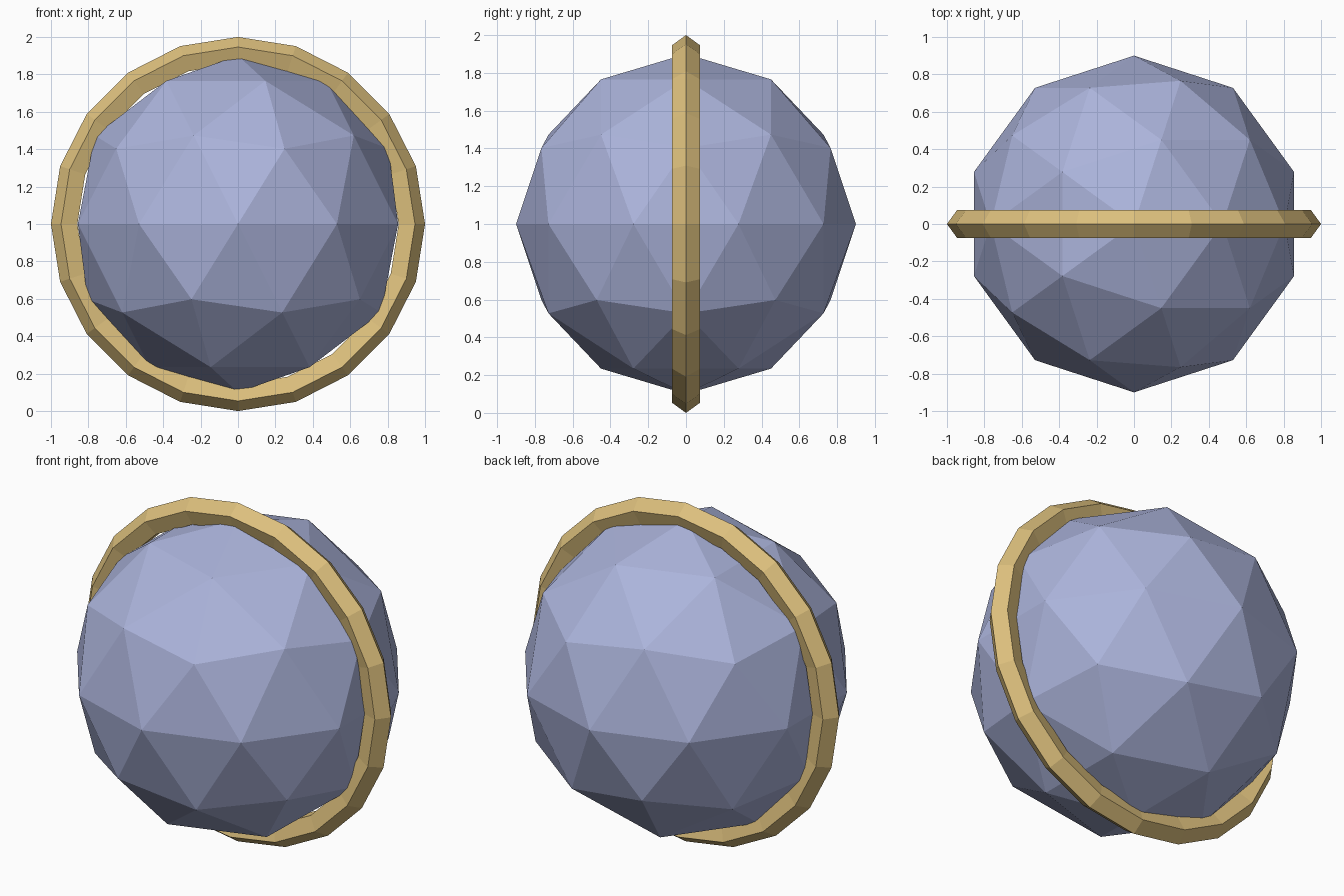
import bpy
import math

if "Cube" in bpy.data.objects:
    bpy.data.objects.remove(bpy.data.objects["Cube"])


def finish(name, colour_name, rgb):
    """Name the active object, flatten its faces and give it one colour."""
    obj = bpy.context.object
    obj.name = name
    mat = bpy.data.materials.new(colour_name)
    mat.diffuse_color = (*rgb, 1.0)
    mat.use_nodes = True
    mat.node_tree.nodes["Principled BSDF"].inputs["Base Color"].default_value = mat.diffuse_color
    obj.data.materials.append(mat)
    for poly in obj.data.polygons:
        poly.use_smooth = False
    return obj


CENTRE = (0, 0, 1)

# Faceted ball, pole up
bpy.ops.mesh.primitive_ico_sphere_add(subdivisions=2, radius=0.9, location=CENTRE)
finish("faceted_ball", "periwinkle blue", (0.41, 0.455, 0.71))

# Upright ring around the ball, five-sided cross-section with its point outward
bpy.ops.mesh.primitive_torus_add(major_segments=20, minor_segments=5,
                                 major_radius=0.922, minor_radius=0.078,
                                 location=CENTRE, rotation=(math.pi / 2, 0, 0))
finish("upright_ring", "pale gold", (0.72, 0.525, 0.205))
